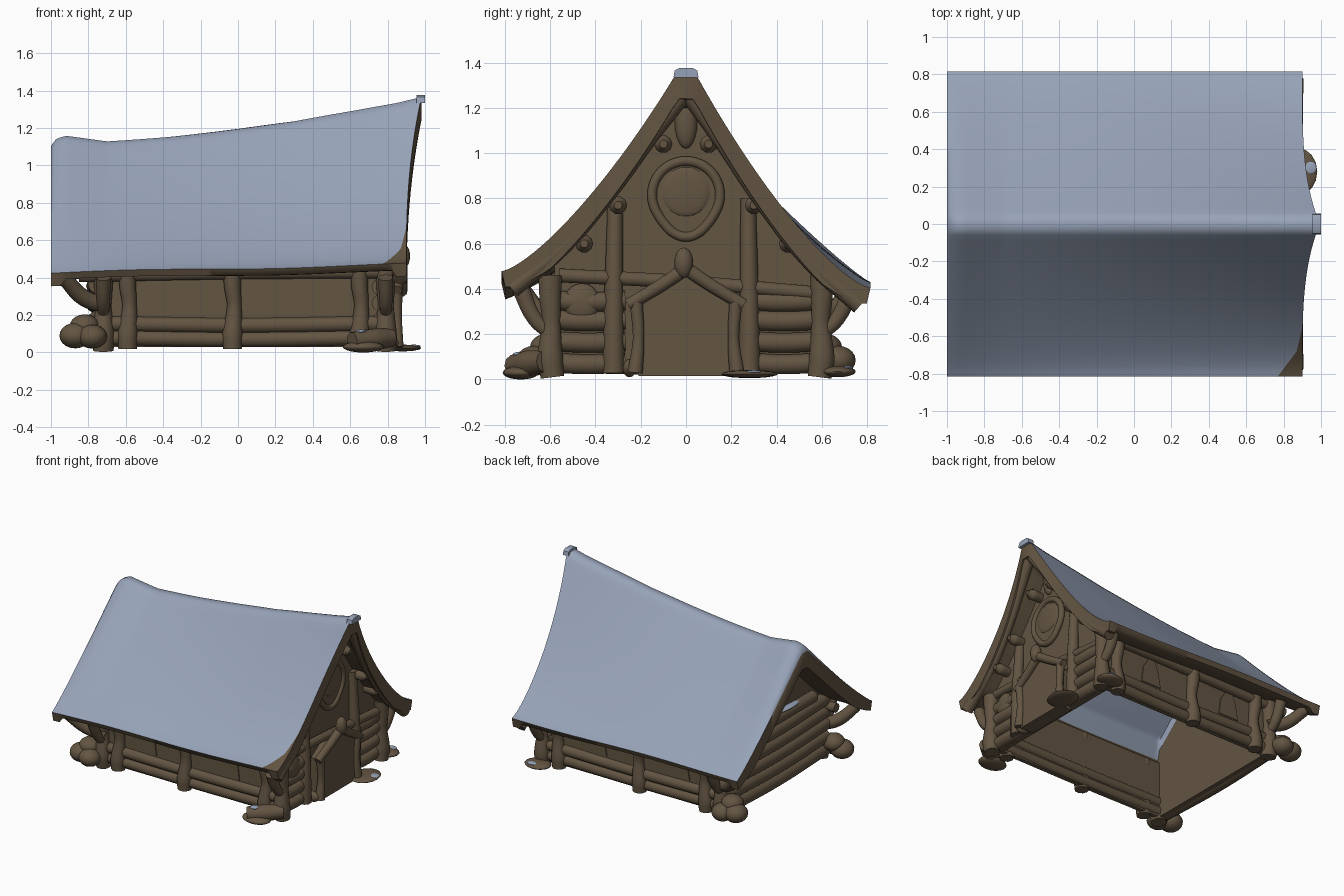
import bpy, bmesh, math
from mathutils import Vector

cube = bpy.data.objects.get("Cube")
if cube:
    bpy.data.objects.remove(cube, do_unlink=True)


def material(name, rgb):
    m = bpy.data.materials.new(name)
    m.use_nodes = True
    m.diffuse_color = (*rgb, 1)
    m.node_tree.nodes["Principled BSDF"].inputs["Base Color"].default_value = (*rgb, 1)
    return m


TIMBER = material("brown timber", (0.125, 0.09, 0.055))
SNOW = material("blue grey snow", (0.31, 0.365, 0.48))


def finish(name, mesh, mats=(TIMBER,), angle=40):
    ob = bpy.data.objects.new(name, mesh)
    bpy.context.collection.objects.link(ob)
    for m in mats:
        mesh.materials.append(m)
    bpy.ops.object.select_all(action="DESELECT")
    ob.select_set(True)
    bpy.context.view_layer.objects.active = ob
    bpy.ops.object.shade_smooth_by_angle(angle=math.radians(angle))
    return ob


def beam(name, points, radii, cyclic=False):
    """Round timber swept along a smooth path."""
    if not isinstance(radii, (list, tuple)):
        radii = [radii] * len(points)
    cu = bpy.data.curves.new(name + " path", "CURVE")
    cu.dimensions = "3D"
    cu.bevel_depth, cu.bevel_resolution, cu.resolution_u = 1, 3, 5
    cu.use_fill_caps = True
    sp = cu.splines.new("BEZIER")
    sp.bezier_points.add(len(points) - 1)
    sp.use_cyclic_u = cyclic
    for bp, p, r in zip(sp.bezier_points, points, radii):
        bp.co, bp.radius = p, r
        bp.handle_left_type = bp.handle_right_type = "AUTO"
    tmp = bpy.data.objects.new(name + " path", cu)
    bpy.context.collection.objects.link(tmp)
    dg = bpy.context.evaluated_depsgraph_get()
    mesh = bpy.data.meshes.new_from_object(tmp.evaluated_get(dg))
    bpy.data.objects.remove(tmp)
    mesh.materials.clear()
    return finish(name, mesh, angle=60)


def slab(name, outline, axis, a, b, mat=TIMBER):
    """Flat outline extruded from a to b along the x or y axis."""
    bm = bmesh.new()
    def at(p, d):
        return (d, p[0], p[1]) if axis == "x" else (p[0], d, p[1])
    ends = [[bm.verts.new(at(p, d)) for p in outline] for d in (a, b)]
    bm.faces.new(ends[0])
    bm.faces.new(ends[1])
    for i in range(len(outline)):
        j = (i + 1) % len(outline)
        bm.faces.new((ends[0][i], ends[0][j], ends[1][j], ends[1][i]))
    bmesh.ops.recalc_face_normals(bm, faces=bm.faces)
    mesh = bpy.data.meshes.new(name)
    bm.to_mesh(mesh)
    return finish(name, mesh, (mat,))


def blob(name, centre, size, mat=TIMBER):
    bm = bmesh.new()
    bmesh.ops.create_uvsphere(bm, u_segments=16, v_segments=10, radius=1)
    for v in bm.verts:
        v.co = Vector(centre) + v.co * Vector(size)
    mesh = bpy.data.meshes.new(name)
    bm.to_mesh(mesh)
    return finish(name, mesh, (mat,), 60)


# Roof: a sagging ridge that sweeps up to the right, with flared slopes
RIDGE = [(-1, 1.10), (-0.97, 1.14), (-0.92, 1.155), (-0.7, 1.13), (-0.35, 1.16), (0, 1.195),
         (0.3, 1.23), (0.6, 1.285), (0.85, 1.335), (1, 1.375)]
HALF = 0.815
# Edges of the bare corner, each a point and a direction pointing into it
BARE = [(Vector((0.78, -0.8, 0)), Vector((0.8, -0.6, 0))),
        (Vector((0.87, -0.68, 0)), Vector((0.97, -0.23, 0)))]


def ridge(x):
    for (x0, z0), (x1, z1) in zip(RIDGE, RIDGE[1:]):
        if x <= x1:
            return z0 + (z1 - z0) * (x - x0) / (x1 - x0)
    return RIDGE[-1][1]


def fall(x, y):
    t = max(abs(y) - 0.035, 0) / (HALF - 0.035)
    return max(1 - t, 0) ** (1.25 + 0.15 * x)


def roof_z(x, y):
    eave = 0.45 + 0.025 * x if y < 0 else 0.42 - 0.015 * x
    return eave + (ridge(x) - eave) * fall(x, y) + 0.006 * math.sin(4 * x + 3 * y)


def build_roof():
    nx, ny = 72, 56
    bm = bmesh.new()
    top, under = [], []
    for i in range(nx + 1):
        u = -1 + 2 * i / nx
        rows = ([], [])
        for j in range(ny + 1):
            y = HALF * (2 * j / ny - 1)
            x_end = 0.9 + 0.08 * fall(1, y) ** 2.5
            x = -1 + (u + 1) / 2 * (x_end + 1)
            z = roof_z(x, y)
            inside = -0.7 < x < 0.72 and abs(y) < 0.57
            edge = 0.07 if abs(u) > 0.92 else 0.035
            depth = 0.015 if inside else edge + (0.125 - edge) * min(1, (1 - abs(y) / HALF) * 4)
            rows[0].append(bm.verts.new((x, y, z)))
            rows[1].append(bm.verts.new((x, y * 0.98, z - depth)))
        top.append(rows[0])
        under.append(rows[1])
    for i in range(nx):
        for j in range(ny):
            bm.faces.new((top[i][j], top[i + 1][j], top[i + 1][j + 1], top[i][j + 1]))
            bm.faces.new((under[i][j], under[i][j + 1], under[i + 1][j + 1], under[i + 1][j]))
    for j in range(ny):
        for i in (0, nx):
            bm.faces.new((top[i][j], top[i][j + 1], under[i][j + 1], under[i][j]))
    for i in range(nx):
        for j in (0, ny):
            bm.faces.new((top[i][j], top[i + 1][j], under[i + 1][j], under[i][j]))
    # Cut the outline of the bare corner so its border is clean
    for co, no in BARE:
        corner = [f for f in bm.faces if f.calc_center_median().x > 0.7 and f.calc_center_median().y < -0.45]
        geom = set(corner) | {e for f in corner for e in f.edges} | {v for f in corner for v in f.verts}
        bmesh.ops.bisect_plane(bm, geom=list(geom), dist=1e-5, plane_co=co, plane_no=no)
    bmesh.ops.recalc_face_normals(bm, faces=bm.faces)
    for f in bm.faces:
        c = f.calc_center_median()
        if f.normal.z > 0.3 and abs(f.normal.x) < 0.8:
            bare = c.y < -0.53 and any((c - co).dot(no) > 0 for co, no in BARE)
            f.material_index = 0 if bare else 1
        else:
            f.material_index = 1 if -0.7 < c.x < 0.72 and abs(c.y) < 0.57 else 0
    mesh = bpy.data.meshes.new("roof")
    bm.to_mesh(mesh)
    finish("roof", mesh, (TIMBER, SNOW), 64)


build_roof()
slab("ridge end cap", [(-0.055, 1.335), (-0.05, 1.365), (-0.03, 1.376), (0.03, 1.376), (0.05, 1.365), (0.055, 1.335)],
     "x", 0.955, 1.0, SNOW)

# Gable walls follow the underside of the roof
for name, x in (("right gable wall", 0.74), ("left gable wall", -0.72)):
    ys = [i * 0.58 / 8 for i in range(-8, 9)]
    outline = [(0.58, 0.03), (-0.58, 0.03)] + [(y, roof_z(x, y) - 0.03) for y in ys]
    slab(name, outline, "x", x - 0.025, x + 0.025)

# Long walls with posts, rails, logs and windows on both sides
for side, s in (("front", -1), ("back", 1)):
    slab(side + " wall", [(-0.72, 0.03), (0.74, 0.03), (0.74, 0.46), (-0.72, 0.46)],
         "y", s * 0.555, s * 0.585)
    for k, z in enumerate((0.08, 0.155)):
        beam(f"{side} wall log {k}", [(-0.74, s * 0.58, z), (0, s * 0.575, z - 0.01), (0.76, s * 0.58, z)], 0.042)
    beam(side + " top rail", [(-0.85, s * 0.6, 0.41), (0, s * 0.6, 0.425), (0.82, s * 0.6, 0.43)], 0.035)
    for k, x in enumerate((-0.59, -0.03, 0.65)):
        beam(f"{side} post {k}", [(x, s * 0.6, 0.02), (x, s * 0.6, 0.09), (x + 0.01, s * 0.595, 0.25),
                                (x, s * 0.6, 0.36), (x, s * 0.6, 0.46)], [0.05, 0.055, 0.038, 0.045, 0.05])
    for k, x in enumerate((-0.36, 0.34)):
        shape = [(x - 0.085, 0.2), (x + 0.085, 0.2), (x + 0.07, 0.32), (x + 0.02, 0.4), (x - 0.03, 0.4), (x - 0.06, 0.33)]
        slab(f"{side} window {k}", shape, "y", s * 0.583, s * 0.592)
    # Eave brackets and corner stones
    for end, x in (("left", -0.72), ("right", 0.79)):
        beam(f"{side} {end} corner post", [(x, s * 0.59, 0.01), (x, s * 0.6, 0.09), (x, s * 0.595, 0.25),
                                         (x, s * 0.6, 0.36), (x, s * 0.6, 0.46)], [0.055, 0.06, 0.042, 0.05, 0.055])
        beam(f"{side} {end} eave bracket", [(x, s * 0.6, 0.2), (x, s * 0.67, 0.27), (x, s * 0.73, 0.4)], [0.03, 0.035, 0.04])
    beam(side + " left gable bracket", [(-0.7, s * 0.6, 0.25), (-0.82, s * 0.65, 0.29), (-0.93, s * 0.73, 0.4)], [0.045, 0.045, 0.04])
    for k, (x, y, z, r) in enumerate(((-0.87, 0.64, 0.09, 0.085), (-0.78, 0.67, 0.085, 0.08), (-0.82, 0.61, 0.14, 0.08))):
        blob(f"{side} left stone {k}", (x, s * y, z), (r, r, r * 0.8))
beam("front right foot log", [(0.61, -0.76, 0.06), (0.72, -0.69, 0.07), (0.82, -0.62, 0.08)], [0.05, 0.06, 0.05])
blob("front right foot stone", (0.67, -0.73, 0.03), (0.11, 0.08, 0.03))
blob("foot log snow", (0.655, -0.735, 0.112), (0.032, 0.03, 0.01), SNOW)
blob("back right foot stone", (0.78, 0.67, 0.035), (0.1, 0.08, 0.025))
blob("back right stone snow", (0.8, 0.715, 0.052), (0.04, 0.025, 0.008), SNOW)

# Left gable: stacked logs and a snowy tie beam
for k in range(5):
    z = 0.08 + 0.095 * k
    beam(f"left gable log {k}", [(-0.75, -0.6, z), (-0.76, 0, z - 0.01), (-0.75, 0.6, z)], 0.052)
beam("left tie beam", [(-0.79, -0.4, 0.56), (-0.79, 0.4, 0.56)], 0.045)
blob("tie beam snow", (-0.8, -0.1, 0.6), (0.03, 0.12, 0.012), SNOW)

# Right gable framing
beam("right tie beam", [(0.78, -0.56, 0.46), (0.785, 0, 0.43), (0.78, 0.58, 0.38)], 0.032)
for k, (y, h) in enumerate(((-0.32, 0.76), (0.28, 0.8))):
    beam(f"gable stud {k}", [(0.785, y, 0.03), (0.79, y, 0.25), (0.77, y * 0.98, h)], [0.05, 0.044, 0.034])
for s in (-1, 1):
    for k, z in enumerate((0.075, 0.17, 0.265, 0.35)):
        beam(f"right bay log {s} {k}", [(0.76, s * 0.27, z), (0.77, s * 0.43, z - 0.008), (0.76, s * 0.6, z)], 0.046)
    for k, (y, z) in enumerate(((0.1, 1.04), (0.3, 0.77), (0.45, 0.6))):
        beam(f"purlin end {s} {k}", [(0.72, s * y, z), (0.84, s * y, z), (0.88, s * y, z)], [0.035, 0.04, 0.018])
    # Rafter edge boards along the gable overhang
    beam(f"barge board {s}", [(0.865 + 0.07 * fall(1, y) ** 2.5, s * y, roof_z(0.9, s * y) - 0.095)
                             for y in (0.02, 0.15, 0.35, 0.55, 0.77)], [0.04, 0.035, 0.035, 0.037, 0.042])
blob("small bay window", (0.785, -0.46, 0.34), (0.03, 0.08, 0.085))
blob("gable king post", (0.77, 0, 1.14), (0.035, 0.05, 0.12))

# Teardrop gable window
drop = []
for i in range(20):
    a = 2 * math.pi * i / 20
    r = 0.15 + 0.035 * max(0, -math.sin(a)) ** 6
    drop.append((r * math.cos(a), 0.815 + r * math.sin(a)))
slab("gable window plate", drop, "x", 0.75, 0.785)
beam("gable window frame", [(0.78, y, z) for y, z in drop], 0.022, cyclic=True)
blob("gable window pane", (0.783, 0, 0.83), (0.014, 0.11, 0.11))

# Door, pointed porch frame and finial
slab("door", [(-0.21, 0.015), (0.21, 0.015), (0.21, 0.32), (0, 0.46), (-0.21, 0.32)], "x", 0.74, 0.85)
for s in (-1, 1):
    beam(f"door jamb {s}", [(0.85, s * 0.225, 0.03), (0.85, s * 0.21, 0.18), (0.85, s * 0.22, 0.34)], [0.035, 0.026, 0.03])
    beam(f"porch rafter {s}", [(0.85, s * 0.255, 0.33), (0.86, s * 0.12, 0.41), (0.87, 0, 0.49)], [0.028, 0.03, 0.032])
blob("porch finial", (0.88, -0.01, 0.515), (0.04, 0.042, 0.068))
blob("door foot stone", (0.8, -0.25, 0.05), (0.06, 0.03, 0.04))
blob("doorstep stone", (0.88, 0.28, 0.024), (0.1, 0.125, 0.018))
blob("doorstep snow", (0.94, 0.3, 0.034), (0.036, 0.035, 0.008), SNOW)
bpy.ops.object.select_all(action="DESELECT")
